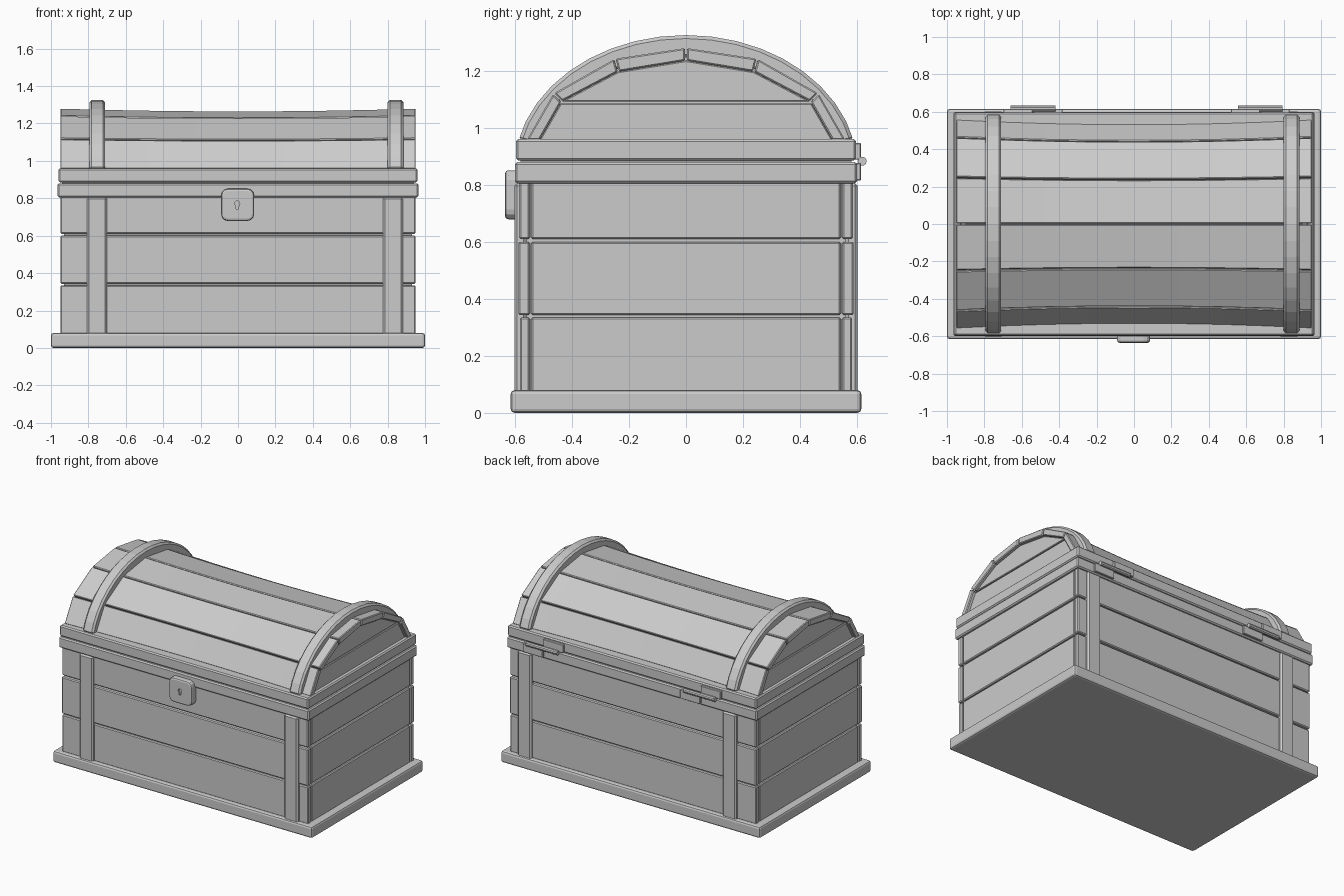
import bpy, bmesh, math
from mathutils import Vector

if "Cube" in bpy.data.objects:
    bpy.data.objects.remove(bpy.data.objects["Cube"])


def finish(name, bm, bevel=0.0, seg=1):
    bmesh.ops.recalc_face_normals(bm, faces=bm.faces)
    me = bpy.data.meshes.new(name)
    bm.to_mesh(me)
    bm.free()
    ob = bpy.data.objects.new(name, me)
    bpy.context.collection.objects.link(ob)
    if bevel:
        m = ob.modifiers.new("bevel", 'BEVEL')
        m.width, m.segments, m.limit_method = bevel, seg, 'ANGLE'
        m.angle_limit = math.radians(40)
    return ob


def box(name, x, y, z, bevel=0.006, seg=1):
    bm = bmesh.new()
    bmesh.ops.create_cube(bm, size=1)
    for v in bm.verts:
        v.co = Vector([(r[0] + r[1]) / 2 + c * (r[1] - r[0]) for r, c in zip((x, y, z), v.co)])
    return finish(name, bm, bevel, seg)


def prism_x(name, pts, x0, x1, steps=1, sag=0.0, bevel=0.0):
    """Sweep a (y, z) outline along x, pulling its middle towards the lid centre."""
    bm = bmesh.new()
    rings = []
    for i in range(steps + 1):
        x = x0 + (x1 - x0) * i / steps
        k = 1 - sag * (1 - (x / 0.95) ** 2)
        rings.append([bm.verts.new((x, y * k, 0.96 + (z - 0.96) * k)) for y, z in pts])
    n = len(pts)
    for a, b in zip(rings, rings[1:]):
        for j in range(n):
            bm.faces.new((a[j], a[(j + 1) % n], b[(j + 1) % n], b[j]))
    bm.faces.new(rings[0])
    bm.faces.new(rings[-1])
    return finish(name, bm, bevel)


def prism_y(name, pts, y0, y1, bevel=0.0, seg=1):
    bm = bmesh.new()
    f = bm.faces.new([bm.verts.new((x, y0, z)) for x, z in pts])
    r = bmesh.ops.extrude_face_region(bm, geom=[f])
    for v in r['geom']:
        if isinstance(v, bmesh.types.BMVert):
            v.co.y = y1
    return finish(name, bm, bevel, seg)


# Base, inner body and the two rims
box("base_plate", (-1, 1), (-0.615, 0.615), (0, 0.08), 0.014, 2)
box("body_core", (-0.93, 0.93), (-0.56, 0.56), (0.05, 0.85), 0)
box("lower_rim", (-0.965, 0.965), (-0.6, 0.6), (0.805, 0.88), 0.008)
box("upper_rim", (-0.96, 0.96), (-0.597, 0.597), (0.885, 0.96), 0.008)
box("rim_core", (-0.94, 0.94), (-0.58, 0.58), (0.85, 0.9), 0)

# Wall planks and corner ends
rows = [(0.075, 0.335, 0.583), (0.343, 0.6, 0.588), (0.61, 0.81, 0.585)]
for i, (z0, z1, d) in enumerate(rows):
    for s, side in ((-1, "front"), (1, "back")):
        box(f"{side}_plank_{i}", (-0.95, 0.95), sorted((s * 0.548, s * d)), (z0, z1))
    for s, side in ((-1, "left"), (1, "right")):
        box(f"{side}_plank_{i}", sorted((s * 0.91, s * 0.947)), (-0.543, 0.543), (z0, z1))

# Upright straps
for cx in (-0.753, 0.828):
    for s, side in ((-1, "front"), (1, "back")):
        box(f"{side}_strap", (cx - 0.053, cx + 0.053), sorted((s * 0.56, s * 0.602)), (0.07, 0.806), 0.01)

# Lid planks, sagging slightly towards the middle
half_out = [(0.56, 0.955), (0.465, 1.12), (0.25, 1.242)]
half_in = [(0.515, 0.955), (0.437, 1.092), (0.238, 1.197)]
outer = half_out + [(0, 1.28)] + [(-y, z) for y, z in reversed(half_out)]
inner = half_in + [(0, 1.236)] + [(-y, z) for y, z in reversed(half_in)]
for i in range(6):
    a, b, c, d = (Vector(p) for p in (outer[i], outer[i + 1], inner[i + 1], inner[i]))
    g = (b - a).normalized() * 0.003
    prism_x(f"lid_plank_{i}", [a + g, b - g, c - g, d + g], -0.95, 0.95, 8, 0.045, 0.005)
core = [(y * 1.03, 0.955 + (z - 0.955) * 1.05) for y, z in inner]
prism_x("lid_core", core, -0.9, 0.9, 8, 0.045)

# Lid end boards
zs = 1.086
low = [inner[0], (0.44, zs), (-0.44, zs), inner[6]]
high = [(0.437, zs + 0.006)] + inner[2:5] + [(-0.437, zs + 0.006)]
for s, side in ((-1, "left"), (1, "right")):
    x0, x1 = sorted((s * 0.88, s * 0.93))
    prism_x(f"{side}_lid_board_low", low, x0, x1, bevel=0.004)
    prism_x(f"{side}_lid_board_high", high, x0, x1, bevel=0.004)

# Arched lid straps
t0, n = 0.225, 18
angles = [t0 + (math.pi - 2 * t0) * i / n for i in range(n + 1)]
arch = [(0.603 * math.cos(t), 0.85 + 0.475 * math.sin(t)) for t in angles]
arch += [(0.525 * math.cos(t), 0.85 + 0.395 * math.sin(t)) for t in reversed(angles)]
for cx in (-0.752, 0.842):
    prism_x("lid_strap", arch, cx - 0.042, cx + 0.042, bevel=0.012)

# Lock plate with keyhole
r, w, h = 0.035, 0.088, 0.086
plate = []
for q, (sx, sz) in enumerate(((1, 1), (-1, 1), (-1, -1), (1, -1))):
    for k in range(4):
        t = math.pi / 2 * (q + k / 3)
        plate.append((-0.002 + sx * (w - r) + r * math.cos(t), 0.765 + sz * (h - r) + r * math.sin(t)))
lock = prism_y("lock_plate", plate, -0.635, -0.57, 0.012, 2)
hole = [(-0.004 + 0.014 * math.cos(t), 0.772 + 0.014 * math.sin(t))
        for t in [math.radians(-50 + 280 * i / 8) for i in range(9)]]
hole += [(-0.009, 0.742), (0.001, 0.742)]
cutter = prism_y("keyhole_cutter", hole, -0.66, -0.622)
cutter.hide_render = True
cutter.hide_set(True)
m = lock.modifiers.new("keyhole", 'BOOLEAN')
m.object, m.operation, m.solver = cutter, 'DIFFERENCE', 'EXACT'

# Hinges: one leaf on each rim and a pin
for cx in (-0.54, 0.675):
    box("hinge_lower_leaf", (cx + 0.002, cx + 0.157), (0.585, 0.614), (0.815, 0.876), 0.003)
    box("hinge_upper_leaf", (cx - 0.157, cx - 0.002), (0.585, 0.614), (0.888, 0.946), 0.003)
    pin = [(0.618 + 0.016 * math.cos(k * math.pi / 5), 0.883 + 0.016 * math.sin(k * math.pi / 5))
           for k in range(10)]
    prism_x("hinge_pin", pin, cx - 0.12, cx + 0.12)
